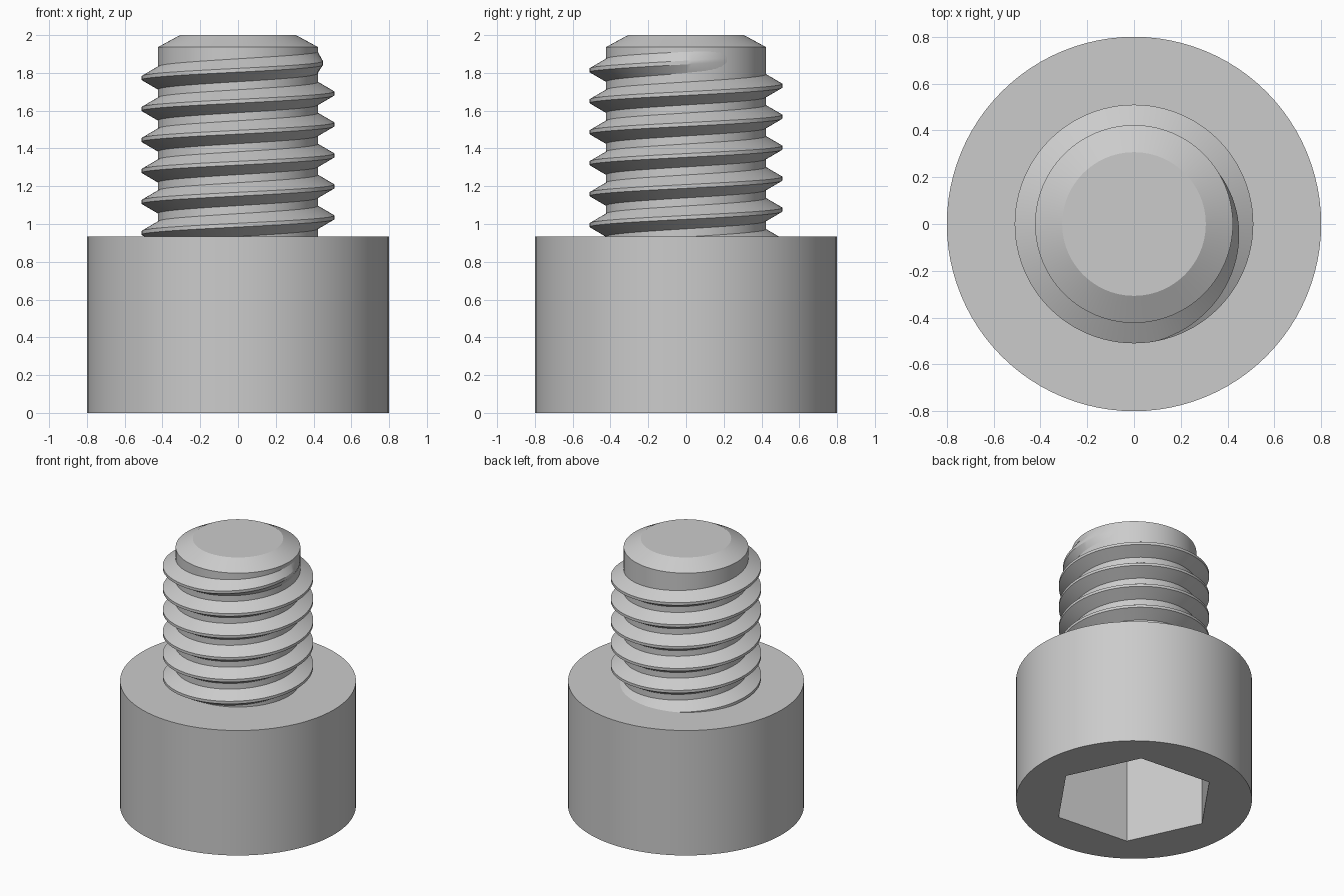
import bpy, bmesh
from math import sin, cos, pi, radians

SEG = 96
HEAD_TOP, HEAD_R = 0.935, 0.8
CORE_R, CREST_R = 0.423, 0.51
PITCH = 0.164

cube = bpy.data.objects.get("Cube")
if cube:
    bpy.data.objects.remove(cube, do_unlink=True)

steel = bpy.data.materials.new("grey_steel")
steel.use_nodes = True
steel.diffuse_color = (0.6, 0.6, 0.6, 1)
steel.node_tree.nodes["Principled BSDF"].inputs["Base Color"].default_value = (0.6, 0.6, 0.6, 1)


def finish(bm, name):
    """Turn a bmesh into a smooth object with sharp edges kept."""
    bmesh.ops.recalc_face_normals(bm, faces=bm.faces)
    mesh = bpy.data.meshes.new(name)
    bm.to_mesh(mesh)
    bm.free()
    mesh.materials.append(steel)
    obj = bpy.data.objects.new(name, mesh)
    bpy.context.collection.objects.link(obj)
    bpy.ops.object.select_all(action='DESELECT')
    obj.select_set(True)
    bpy.context.view_layer.objects.active = obj
    bpy.ops.object.shade_smooth_by_angle(angle=radians(25))
    return obj


def ring(bm, radius, z, count=SEG, turn=0.0):
    return [bm.verts.new((radius * cos(turn + 2 * pi * i / count),
                          radius * sin(turn + 2 * pi * i / count), z))
            for i in range(count)]


def skin(bm, a, b):
    for i in range(len(a)):
        j = (i + 1) % len(a)
        bm.faces.new((a[i], a[j], b[j], b[i]))


# Cylinder head with a hexagonal socket in its underside
bm = bmesh.new()
rim, top = ring(bm, HEAD_R, 0), ring(bm, HEAD_R, HEAD_TOP)
turn = radians(-5)
mouth, floor = ring(bm, 0.563, 0, 6, turn), ring(bm, 0.563, 0.64, 6, turn)
skin(bm, rim, top)
skin(bm, mouth, floor)
bm.faces.new(top)
bm.faces.new(floor)
loops = [bm.edges.get((r[i - 1], r[i])) for r in (rim, mouth) for i in range(len(r))]
bmesh.ops.triangle_fill(bm, edges=loops, use_beauty=True, normal=(0, 0, -1))
finish(bm, "socket_head")

# Plain shank core with a chamfered tip
bm = bmesh.new()
rings = [ring(bm, r, z) for r, z in
         ((CORE_R, HEAD_TOP - 0.05), (CORE_R, 1.937), (0.307, 2.0))]
for a, b in zip(rings, rings[1:]):
    skin(bm, a, b)
bm.faces.new(rings[0])
bm.faces.new(rings[-1])
finish(bm, "shank_core")

# Helical thread ridge, fading into the core near the tip
bm = bmesh.new()
ROOT_R = CORE_R - 0.004
start, fade, end = -5.0, 0.78, 1.1     # in turns
steps = round((end - start) * SEG)
previous = None
for i in range(steps + 1):
    t = start + i / SEG
    z = 1.691 + PITCH * t
    k = min(1, max(0, (end - t) / (end - fade)))
    crest = ROOT_R + (CREST_R - ROOT_R) * k
    profile = ((ROOT_R, -0.063), (crest, -0.01), (crest, 0.01), (ROOT_R, 0.063))
    row = [bm.verts.new((r * cos(2 * pi * t), r * sin(2 * pi * t), z + dz))
           for r, dz in profile]
    if previous:
        skin(bm, previous, row)
    else:
        bm.faces.new(row)
    previous = row
finish(bm, "thread")
